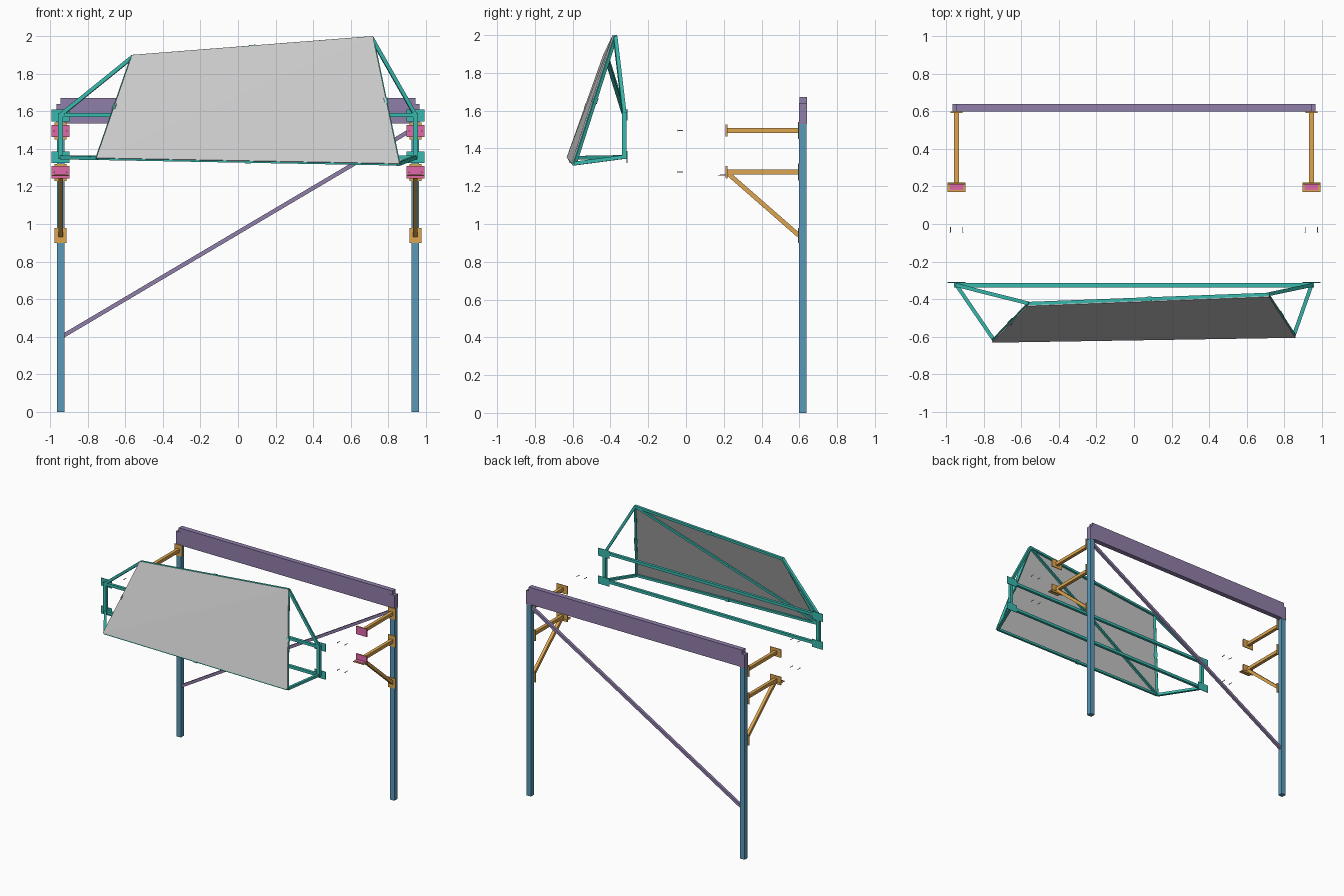
import bpy, bmesh
from mathutils import Vector, Matrix

if "Cube" in bpy.data.objects:
    bpy.data.objects.remove(bpy.data.objects["Cube"])


def material(name, rgb):
    m = bpy.data.materials.new(name)
    m.diffuse_color = (*rgb, 1)
    m.use_nodes = True
    m.node_tree.nodes["Principled BSDF"].inputs["Base Color"].default_value = m.diffuse_color
    return m


BLUE = material("blue_paint", (0.10, 0.32, 0.48))
PURPLE = material("purple_paint", (0.28, 0.21, 0.40))
ORANGE = material("orange_paint", (0.72, 0.38, 0.08))
PINK = material("pink_pad", (0.75, 0.14, 0.40))
TEAL = material("teal_paint", (0.04, 0.48, 0.42))


def build(name, parts, mat=None):
    """One object made of transformed unit cubes or cylinders."""
    bm = bmesh.new()
    for kind, mtx in parts:
        if kind == "box":
            bmesh.ops.create_cube(bm, size=1, matrix=mtx)
        else:
            bmesh.ops.create_cone(bm, cap_ends=True, segments=kind, radius1=0.5,
                                  radius2=0.5, depth=1, matrix=mtx)
    return finish(name, bm, mat)


def finish(name, bm, mat=None):
    me = bpy.data.meshes.new(name)
    bm.to_mesh(me)
    bm.free()
    if mat:
        me.materials.append(mat)
    ob = bpy.data.objects.new(name, me)
    bpy.context.collection.objects.link(ob)
    return ob


def box(x0, x1, y0, y1, z0, z1):
    c = Vector((x0 + x1, y0 + y1, z0 + z1)) / 2
    return "box", Matrix.Translation(c) @ Matrix.Diagonal((x1 - x0, y1 - y0, z1 - z0, 1))


def bar(a, b, w, kind="box"):
    a, b = Vector(a), Vector(b)
    rot = (b - a).to_track_quat('Z', 'Y').to_matrix().to_4x4()
    return kind, Matrix.Translation((a + b) / 2) @ rot @ Matrix.Diagonal((w, w, (b - a).length, 1))


X = 0.945
for s, side in ((-1, "left"), (1, "right")):
    x = s * X
    # Upright and its cap
    build(side + "_post", [box(x - .02, x + .02, .598, .638, 0, 1.53)], BLUE)
    build(side + "_post_cap", [box(x - .022, x + .022, .598, .64, 1.53, 1.64)], PURPLE)

    # Arms with wall plates, front plates and brace
    parts, pads, bolts = [], [], []
    for z in (1.495, 1.275):
        parts += [box(x - .013, x + .013, .22, .595, z - .013, z + .013),
                  box(x - .033, x + .033, .592, .598, z - .045, z + .045),
                  box(x - .048, x + .048, .213, .219, z - .033, z + .033)]
        pads.append(box(x - .046, x + .046, .210, .213, z - .031, z + .031))
        for dx in (-.033, .033):
            bolts += [bar((x + dx, -.042, z), (x + dx, -.015, z), .005, 8),
                      bar((x + dx, -.046, z), (x + dx, -.042, z), .009, 6)]
    parts += [bar((x, .225, 1.265), (x, .597, .94), .024),
              box(x - .033, x + .033, .592, .598, .90, .98),
              box(x - .048, x + .048, .17, .222, 1.256, 1.260)]
    pads.append(box(x - .036, x + .036, .18, .213, 1.260, 1.263))
    build(side + "_bracket", parts, ORANGE)
    build(side + "_bracket_pads", pads, PINK)
    build(side + "_loose_bolts", bolts)

# Top beam and diagonal tie
build("top_beam", [box(-X, X, .60, .64, 1.535, 1.672)], PURPLE)
build("diagonal_tie", [bar((-.93, .618, .405), (.93, .618, 1.505), .022)], PURPLE)

# Rear rectangle of the panel carrier
frame = []
for s in (-1, 1):
    x = s * X
    frame.append(box(x - .013, x + .013, -.338, -.314, 1.345, 1.59))
    for z in (1.578, 1.355):
        frame.append(box(x - .049, x + .049, -.314, -.310, z - .031, z + .031))
for z in (1.58, 1.355):
    frame.append(bar((-X, -.326, z), (X, -.326, z), .022))
build("carrier_frame", frame, TEAL)

# Tilted four-sided panel, folded along one diagonal
BL, BR, TR, TL = [Vector(p) for p in
                  ((-.755, -.632, 1.352), (.86, -.606, 1.322),
                   (.718, -.388, 2.0), (-.565, -.437, 1.9))]
back = Vector((0, .0095, -.0035))
bm = bmesh.new()
v = [bm.verts.new(p) for p in (BL, BR, TR, TL)]
bm.faces.new((v[0], v[1], v[2]))
bm.faces.new((v[0], v[2], v[3]))
# Thickness towards the back
front = list(bm.faces)
ext = bmesh.ops.extrude_face_region(bm, geom=front, use_keep_orig=True)
bmesh.ops.translate(bm, vec=back * .7,
                    verts=[g for g in ext["geom"] if isinstance(g, bmesh.types.BMVert)])
bmesh.ops.recalc_face_normals(bm, faces=bm.faces)
finish("panel", bm)

# Bars behind the panel edges and diagonal
mid = (BL + BR + TR + TL) / 4
corners = [p + back * 1.5 + (mid - p) * .010 for p in (BL, BR, TR, TL)]
edges = [bar(corners[i], corners[(i + 1) % 4], .018) for i in range(4)]
edges.append(bar(corners[0], corners[2], .016))
build("panel_edge_bars", edges, TEAL)

# Struts from the carrier corners to the panel corners
build("panel_struts", [bar((x, -.326, z), c, .02) for (x, z), c in
                       zip(((-X, 1.355), (X, 1.355), (X, 1.58), (-X, 1.58)), corners)], TEAL)

# Small clips at the edge midpoints and the centre of the diagonal
clips = []
for i, j in ((0, 1), (1, 2), (2, 3), (3, 0), (0, 2)):
    c = (corners[i] + corners[j]) / 2
    d = (corners[j] - corners[i]).normalized() * .016
    clips.append(bar(c - d, c + d, .024 if i + j != 2 else .018))
build("panel_clips", clips, TEAL)
